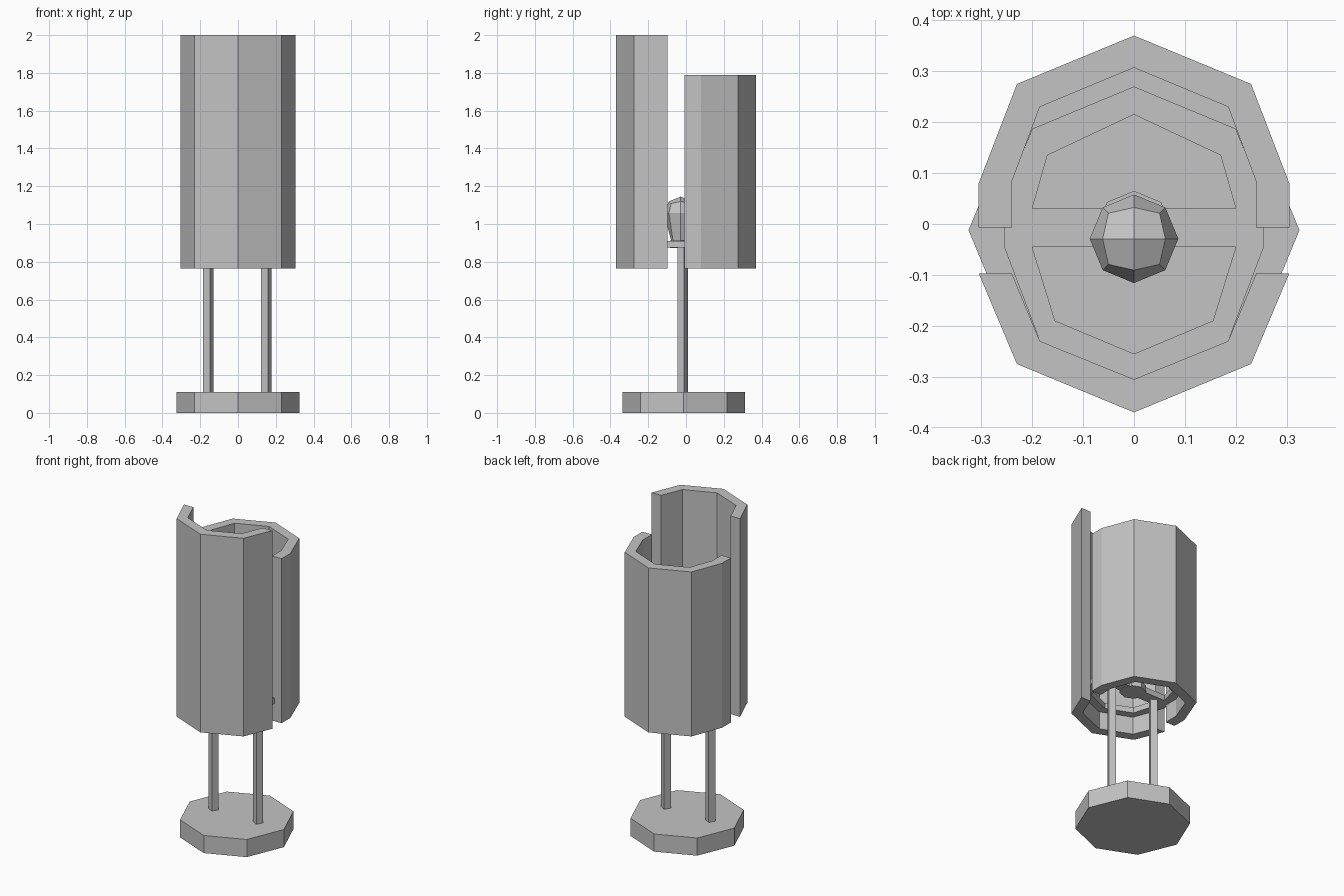
import bpy, bmesh, math
from mathutils import Vector

cube = bpy.data.objects.get("Cube")
if cube:
    bpy.data.objects.remove(cube, do_unlink=True)

grey = bpy.data.materials.new("plain_grey")
grey.use_nodes = True
COLOUR = (0.55, 0.55, 0.55, 1)
grey.diffuse_color = COLOUR
grey.node_tree.nodes["Principled BSDF"].inputs["Base Color"].default_value = COLOUR


def finish(name, bm):
    bmesh.ops.recalc_face_normals(bm, faces=bm.faces)
    mesh = bpy.data.meshes.new(name)
    bm.to_mesh(mesh)
    bm.free()
    mesh.materials.append(grey)
    obj = bpy.data.objects.new(name, mesh)
    bpy.context.collection.objects.link(obj)
    return obj


def extrude_up(bm, height):
    faces = bm.faces[:]
    result = bmesh.ops.extrude_face_region(bm, geom=faces, use_keep_orig=True)
    verts = [g for g in result["geom"] if isinstance(g, bmesh.types.BMVert)]
    bmesh.ops.translate(bm, verts=verts, vec=(0, 0, height))


def prism(name, outline, z0, z1):
    bm = bmesh.new()
    bm.faces.new([bm.verts.new((x, y, z0)) for x, y in outline])
    extrude_up(bm, z1 - z0)
    return finish(name, bm)


def ngon(sides, radius, cx, cy, turn=0):
    return [(cx + radius * math.cos(turn + math.tau * i / sides),
             cy + radius * math.sin(turn + math.tau * i / sides)) for i in range(sides)]


def band(name, outer, inner, z0, z1):
    """Flat strip between two half paths, mirrored across x, then raised."""
    bm = bmesh.new()
    for side in (1, -1):
        o = [bm.verts.new((side * x, y, z0)) for x, y in outer]
        i = [bm.verts.new((side * x, y, z0)) for x, y in inner]
        for k in range(len(o) - 1):
            bm.faces.new((o[k], o[k + 1], i[k + 1], i[k]))
    bmesh.ops.remove_doubles(bm, verts=bm.verts, dist=0.0005)
    extrude_up(bm, z1 - z0)
    return finish(name, bm)


# Octagonal foot
prism("base", ngon(8, 0.325, 0, -0.012), 0, 0.11)

# Two square posts, slightly turned
for name, x in (("right_post", -0.157), ("left_post", 0.15)):
    prism(name, ngon(4, 0.029, x, -0.017, math.radians(15)), 0.1, 0.89)

# Front and back shade halves
band("front_shade",
     [(0, -0.37), (0.23, -0.275), (0.305, -0.097)],
     [(0, -0.305), (0.185, -0.23), (0.24, -0.097)], 0.765, 2.0)
band("back_shade",
     [(0, 0.37), (0.23, 0.275), (0.305, 0.08), (0.305, -0.007)],
     [(0, 0.307), (0.185, 0.23), (0.24, 0.083), (0.24, -0.007)], 0.765, 1.79)

# Support ring with a cross bar and a seat for the bulb
band("support_ring",
     [(0, 0.27), (0.2, 0.187), (0.255, 0.05), (0.255, -0.045), (0.185, -0.23), (0, -0.305)],
     [(0, 0.215), (0.17, 0.135), (0.2, 0.03), (0.2, -0.045), (0.155, -0.19), (0, -0.255)],
     0.875, 0.91)
prism("cross_bar", [(-0.2, -0.045), (0.2, -0.045), (0.2, 0.03), (-0.2, 0.03)], 0.875, 0.91)
prism("bulb_seat", ngon(8, 0.075, 0, -0.01), 0.873, 0.912)

# Faceted bulb: a rounded cube with its underside drawn down into a neck
bm = bmesh.new()
bmesh.ops.create_cube(bm, size=2)
bmesh.ops.subdivide_edges(bm, edges=bm.edges[:], cuts=1, use_grid_fill=True)
for v in bm.verts:
    neck = v.co.z < -0.5
    v.co = v.co.normalized() * 0.087
    if neck:
        v.co = Vector((v.co.x * 0.75, v.co.y * 0.75, -0.16))
    v.co += Vector((0, -0.029, 1.058))
finish("bulb", bm)
